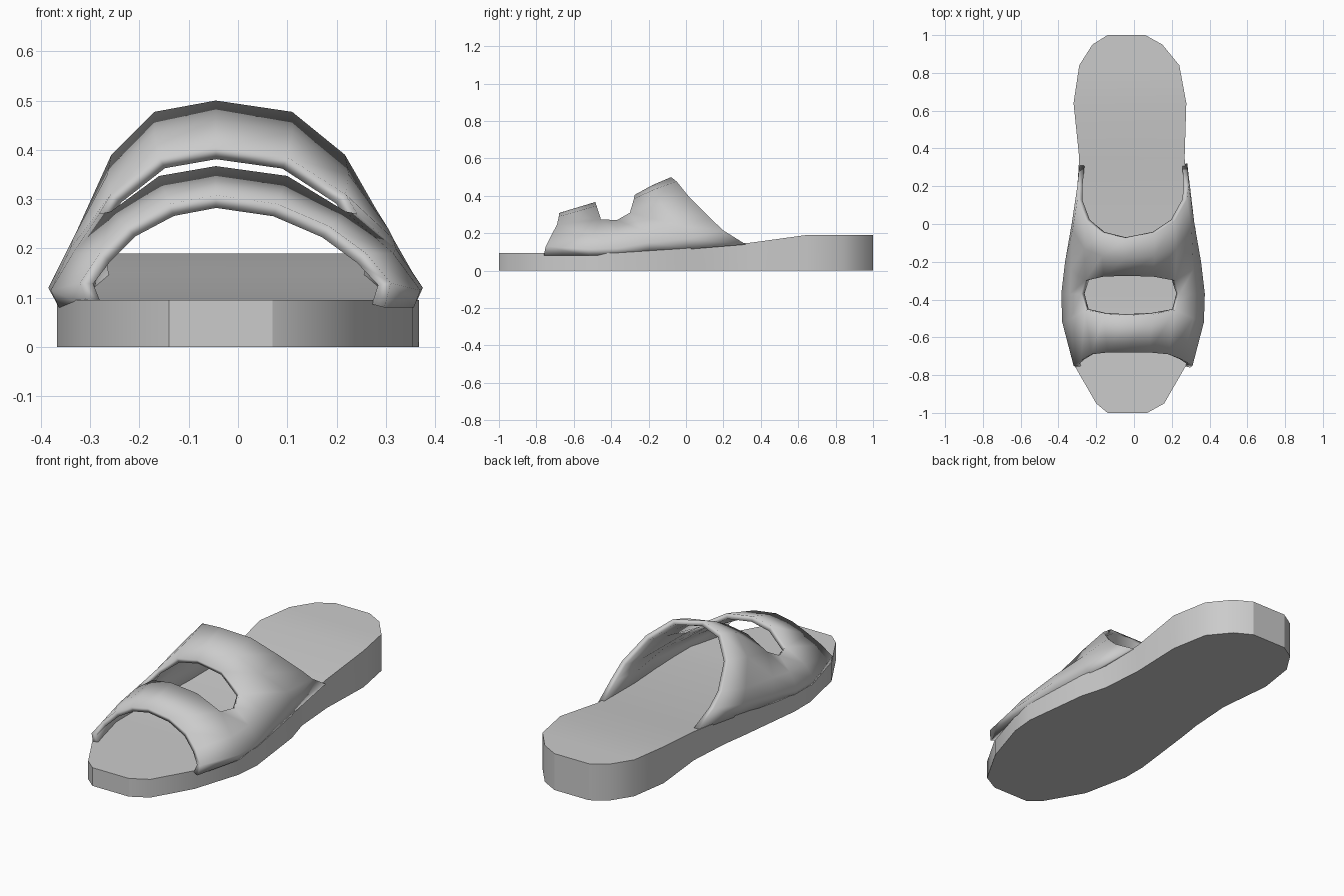
import bpy
import math

if "Cube" in bpy.data.objects:
    bpy.data.objects.remove(bpy.data.objects["Cube"])


def make_object(name, verts, faces):
    mesh = bpy.data.meshes.new(name)
    mesh.from_pydata(verts, [], faces)
    mesh.update()
    ob = bpy.data.objects.new(name, mesh)
    bpy.context.collection.objects.link(ob)
    return ob


def smooth(ob, degrees):
    bpy.ops.object.select_all(action='DESELECT')
    ob.select_set(True)
    bpy.context.view_layer.objects.active = ob
    bpy.ops.object.shade_smooth_by_angle(angle=math.radians(degrees))


# Sole: stations from toe to heel (y, left x, right x, top z)
stations = [
    (-1.00, -0.14, 0.07, 0.095), (-0.95, -0.20, 0.16, 0.095),
    (-0.75, -0.315, 0.275, 0.095), (-0.50, -0.367, 0.355, 0.095),
    (-0.37, -0.367, 0.367, 0.095), (-0.02, -0.325, 0.325, 0.118),
    (0.12, -0.305, 0.285, 0.130), (0.35, -0.29, 0.268, 0.150),
    (0.64, -0.32, 0.277, 0.190), (0.84, -0.29, 0.24, 0.190),
    (0.95, -0.22, 0.15, 0.190), (1.00, -0.14, 0.06, 0.190),
]
verts, faces = [], []
for y, xl, xr, z in stations:
    verts += [(xl, y, 0), (xr, y, 0), (xr, y, z), (xl, y, z)]
for i in range(len(stations) - 1):
    a = 4 * i
    for k in range(4):
        n = (k + 1) % 4
        faces.append((a + k, a + 4 + k, a + 4 + n, a + n))
last = 4 * (len(stations) - 1)
faces += [(0, 1, 2, 3), (last + 3, last + 2, last + 1, last)]
faces = [f if i >= len(faces) - 2 else f[::-1] for i, f in enumerate(faces)]
smooth(make_object("sole", verts, faces), 50)

# Upper: half arches from base to crown (half width, y, z), toe to heel.
# The short arch leaves the oval opening between the two bands.
arches = [
    [(.30, -.76, .08), (.315, -.75, .13), (.27, -.72, .19),
     (.205, -.69, .245), (.11, -.68, .29), (0, -.68, .308)],
    [(.36, -.52, .08), (.375, -.52, .115), (.325, -.50, .19),
     (.238, -.455, .275), (.13, -.478, .347), (0, -.485, .367)],
    [(.36, -.37, .08), (.38, -.37, .12), (.33, -.37, .20), (.262, -.37, .27)],
    [(.345, -.20, .10), (.36, -.20, .15), (.325, -.24, .22),
     (.238, -.30, .31), (.13, -.278, .385), (0, -.275, .405)],
    [(.315, .02, .115), (.325, 0, .17), (.315, -.03, .24),
     (.245, -.13, .35), (.14, -.17, .435), (0, -.18, .457)],
    [(.285, .32, .14), (.295, .20, .215), (.29, .13, .28),
     (.237, .02, .39), (.14, -.05, .477), (0, -.08, .50)],
]
lean = [-0.003, -0.005, -0.01, -0.02, -0.03, -0.045]   # crown leans to one side
verts, faces, grid = [], [], []
for arch in arches:
    row = [None] * 11
    for c, (h, y, z) in enumerate(arch):
        for col, side in {c: -1, 10 - c: 1}.items():
            row[col] = len(verts)
            verts.append((side * h + lean[c], y, z))
    grid.append(row)
for r0, r1 in zip(grid, grid[1:]):
    for c in range(10):
        quad = (r0[c], r0[c + 1], r1[c + 1], r1[c])
        if None not in quad:
            faces.append(quad)
upper = make_object("upper_strap", verts, faces)
shell = upper.modifiers.new("thickness", 'SOLIDIFY')
shell.thickness = 0.027
shell.offset = -1
smooth(upper, 60)
